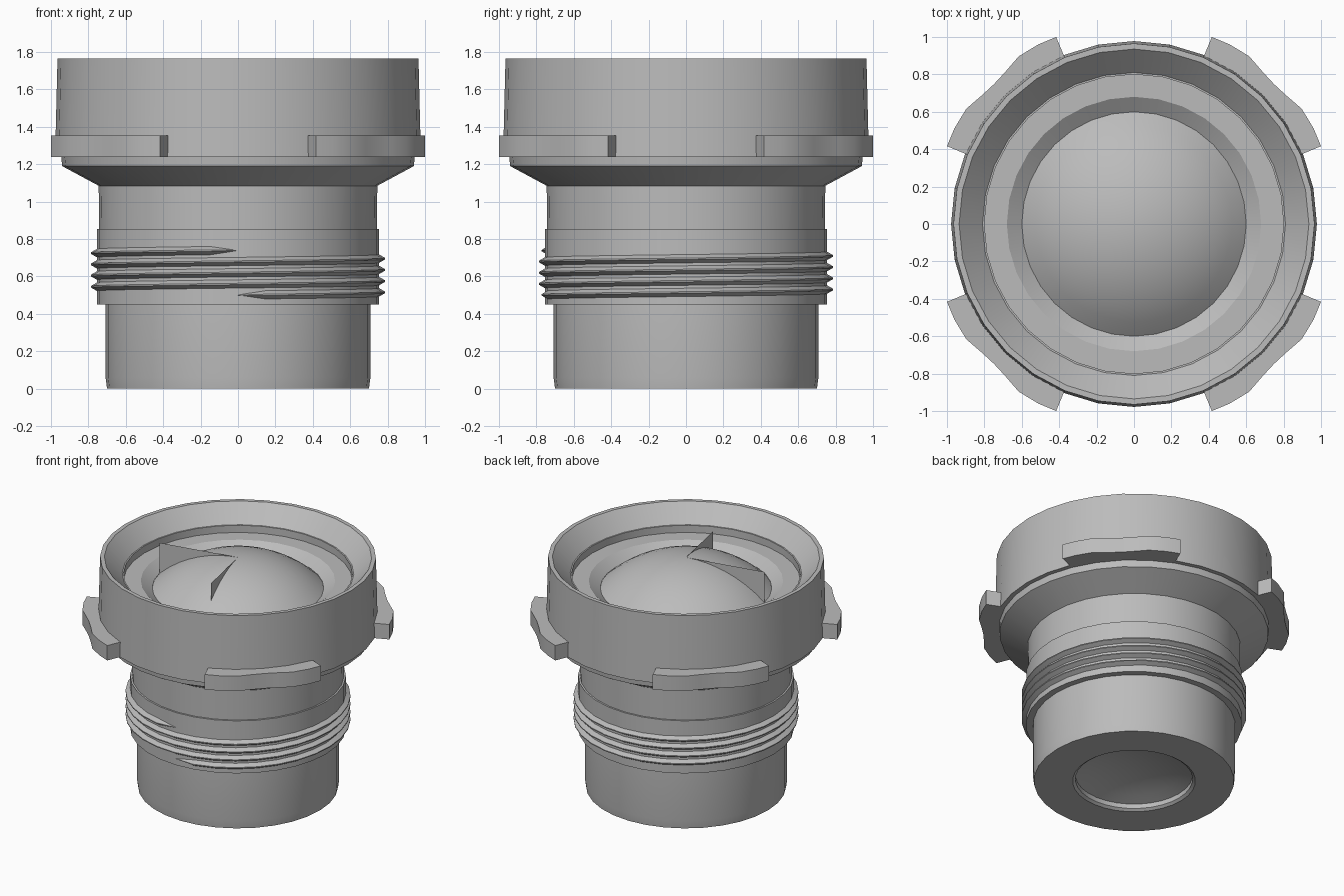
import bpy, bmesh, math
from mathutils import Vector

if "Cube" in bpy.data.objects:
    bpy.data.objects.remove(bpy.data.objects["Cube"])

SEG = 32
grey = bpy.data.materials.new("barrel grey")
grey.diffuse_color = (0.5, 0.5, 0.5, 1)
grey.use_nodes = True
grey.node_tree.nodes["Principled BSDF"].inputs["Base Color"].default_value = grey.diffuse_color


def polar(r, a, z):
    return Vector((r * math.cos(a), r * math.sin(a), z))


def finish(name, bm, smooth=True, recalc=True):
    if recalc:
        bmesh.ops.recalc_face_normals(bm, faces=bm.faces)
    mesh = bpy.data.meshes.new(name)
    bm.to_mesh(mesh)
    bm.free()
    mesh.materials.append(grey)
    ob = bpy.data.objects.new(name, mesh)
    bpy.context.collection.objects.link(ob)
    if smooth:
        bpy.ops.object.select_all(action='DESELECT')
        bpy.context.view_layer.objects.active = ob
        ob.select_set(True)
        bpy.ops.object.shade_smooth_by_angle(angle=math.radians(25))
    return ob


def lathe(name, profile, flip=False):
    """Spin (radius, z) points around z; listed bottom to top outside."""
    bm = bmesh.new()
    rings = []
    for r, z in profile:
        if r == 0:
            rings.append([bm.verts.new((0, 0, z))] * SEG)
        else:
            rings.append([bm.verts.new(polar(r, math.tau * i / SEG, z)) for i in range(SEG)])
    for a, b in zip(rings, rings[1:]):
        for i in range(SEG):
            j = (i + 1) % SEG
            quad = list(dict.fromkeys((a[i], a[j], b[j], b[i])))
            bm.faces.new(quad)
    if flip:
        bmesh.ops.reverse_faces(bm, faces=bm.faces)
    return finish(name, bm, recalc=False)


# Barrel shell: rear opening, stepped tube, flared hood, inner bowl
lathe("barrel", [
    (0.41, 0.05), (0.41, 0.015), (0.43, 0.0), (0.70, 0.0), (0.708, 0.06), (0.708, 0.45),
    (0.755, 0.45), (0.755, 0.855), (0.742, 0.855), (0.745, 1.085),
    (0.94, 1.19), (0.945, 1.24), (0.978, 1.24), (0.965, 1.765),
    (0.935, 1.765), (0.81, 1.64), (0.80, 1.64), (0.80, 1.585),
    (0.68, 1.585), (0.60, 1.53)])

# Front lens: shallow spherical cap
R, APEX = 0.88, 1.765
cap = [(0.60 * k / 8, APEX - R + math.sqrt(R * R - (0.60 * k / 8) ** 2)) for k in range(8, -1, -1)]
lathe("front_lens", cap)

# Rear lens: hollow disc inside the rear opening
rear = [(0.41 * k / 5, 0.12 - 0.07 * (k / 5) ** 2) for k in range(6)]
lathe("rear_lens", rear)

# Screw thread: four turns of a V ridge, tapering at both ends
bm = bmesh.new()
steps = 4 * SEG
rows = []
for i in range(steps + 1):
    a = -math.pi / 2 + math.tau * i / SEG
    z = 0.50 + 0.24 * i / steps
    end = i in (0, steps)
    h, peak = (0.002, 0.757) if end else (0.025, 0.787)
    rows.append([bm.verts.new(polar(r, a, z + dz)) for r, dz in
                 ((0.75, -h), (peak, -h * 0.15), (peak, h * 0.15), (0.75, h))])
for a, b in zip(rows, rows[1:]):
    for k in range(3):
        bm.faces.new((a[k], b[k], b[k + 1], a[k + 1]))
finish("screw_thread", bm, recalc=False)

# Four grip tabs with a shallow scallop on the outside
outline = [(-22.4, 1.083), (-17, 1.088), (-10.5, 1.088), (-5, 1.066), (0, 1.058),
           (5, 1.066), (10.5, 1.088), (17, 1.088), (22.4, 1.083)]
for n in range(4):
    mid = math.radians(45 + 90 * n)
    bm = bmesh.new()
    path = [(r, d) for d, r in outline] + [(0.95, d) for d, r in reversed(outline)]
    low = [bm.verts.new(polar(r, mid + math.radians(d), 1.24)) for r, d in path]
    face = bm.faces.new(low)
    top = bmesh.ops.extrude_face_region(bm, geom=[face])
    bmesh.ops.translate(bm, vec=(0, 0, 0.115),
                        verts=[v for v in top["geom"] if isinstance(v, bmesh.types.BMVert)])
    finish("grip_tab_%d" % (n + 1), bm)

# Two thin upright fins rising off the front lens
for n, (deg, r, low_z) in enumerate(((191.25, 0.60, 1.53), (281.25, 0.465, 1.62))):
    a = math.radians(deg)
    bm = bmesh.new()
    bm.faces.new([bm.verts.new(p) for p in
                  (Vector((0, 0, APEX)), polar(r, a, APEX), polar(r, a, low_z))])
    finish("lens_fin_%d" % (n + 1), bm, smooth=False, recalc=False)
